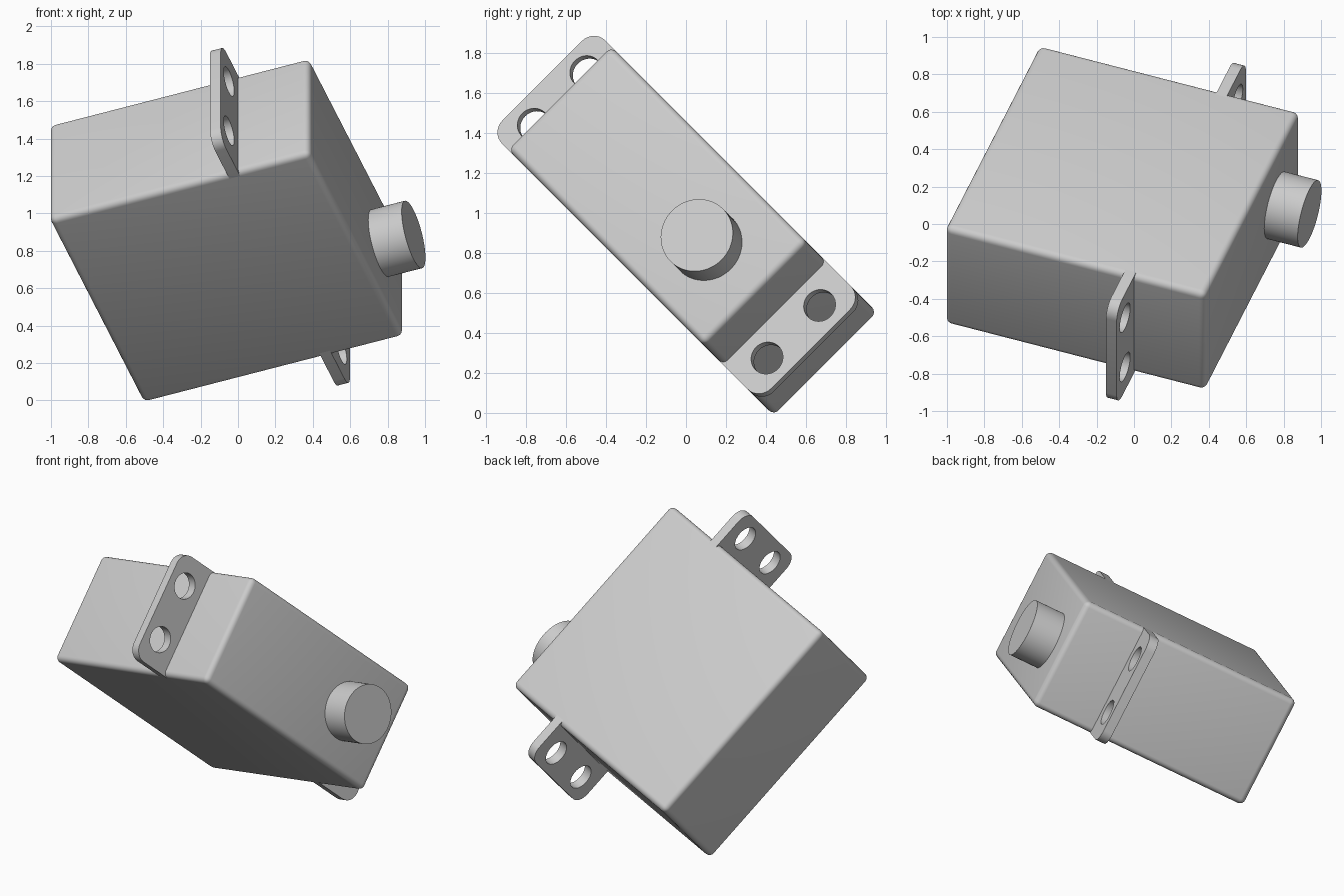
import bpy
import bmesh
import math
from mathutils import Matrix, Vector

if "Cube" in bpy.data.objects:
    bpy.data.objects.remove(bpy.data.objects["Cube"], do_unlink=True)

# Proportions in the actuator's own frame: x long side, y width, z shaft axis
HALF_LONG, HALF_WIDE, HALF_TALL = 0.74, 0.365, 0.74
TAB_END, TAB_LOW, TAB_HIGH = 1.01, 0.274, 0.335
ROUND = 0.035

# Tilted placement of the whole actuator
tilt = math.radians(20)
c, s, h = math.cos(tilt), math.sin(tilt), math.sqrt(0.5)
long_axis = Vector((s, c * h, -c * h))
wide_axis = Vector((0, h, h))
shaft_axis = Vector((c, -s * h, s * h))
place = Matrix((long_axis, wide_axis, shaft_axis)).transposed().to_4x4()
place.translation = (-0.062, 0.033, 0.908)

grey = bpy.data.materials.new("light_grey")
grey.use_nodes = True
grey.diffuse_color = (0.6, 0.6, 0.6, 1)
grey.node_tree.nodes["Principled BSDF"].inputs["Base Color"].default_value = (0.6, 0.6, 0.6, 1)


def make(name, bm):
    mesh = bpy.data.meshes.new(name)
    bmesh.ops.recalc_face_normals(bm, faces=bm.faces)
    bm.to_mesh(mesh)
    bm.free()
    obj = bpy.data.objects.new(name, mesh)
    bpy.context.collection.objects.link(obj)
    obj.matrix_world = place
    mesh.materials.append(grey)
    return obj


def box(low, high):
    bm = bmesh.new()
    low, high = Vector(low), Vector(high)
    size = Matrix.Diagonal((high - low).to_4d())
    size[3][3] = 1
    bmesh.ops.create_cube(bm, size=1, matrix=Matrix.Translation((low + high) / 2) @ size)
    return bm


def add_cylinder(bm, radius, x, y, low, high, sides):
    bmesh.ops.create_cone(bm, cap_ends=True, segments=sides, radius1=radius, radius2=radius,
                          depth=high - low, matrix=Matrix.Translation((x, y, (low + high) / 2)))


def smooth(obj, angle):
    bpy.ops.object.select_all(action="DESELECT")
    obj.select_set(True)
    bpy.context.view_layer.objects.active = obj
    bpy.ops.object.shade_smooth_by_angle(angle=math.radians(angle))


# Case with softly rounded edges
bm = box((-HALF_LONG, -HALF_WIDE, -HALF_TALL), (HALF_LONG, HALF_WIDE, HALF_TALL))
bmesh.ops.bevel(bm, geom=bm.edges[:], offset=ROUND, segments=5, profile=0.5, affect="EDGES")
smooth(make("case", bm), 40)

# Output shaft
bm = bmesh.new()
add_cylinder(bm, 0.186, HALF_LONG / 2, 0, HALF_TALL - 0.05, 0.93, 64)
smooth(make("output_shaft", bm), 40)

# Mounting tabs, each with two rounded corners and two screw holes
for name, side in (("upper_tab", -1), ("lower_tab", 1)):
    inner, outer = sorted((side * (HALF_LONG - 0.04), side * TAB_END))
    bm = box((inner, -HALF_WIDE, TAB_LOW), (outer, HALF_WIDE, TAB_HIGH))
    corners = [e for e in bm.edges if all(abs(v.co.x) > HALF_LONG for v in e.verts)
               and abs(e.verts[0].co.z - e.verts[1].co.z) > 0.01]
    bmesh.ops.bevel(bm, geom=corners, offset=0.085, segments=8, profile=0.5, affect="EDGES")
    tab = make(name, bm)

    bm = bmesh.new()
    for y in (-0.186, 0.186):
        add_cylinder(bm, 0.082, side * 0.88, y, TAB_LOW - 0.1, TAB_HIGH + 0.1, 48)
    cutter = make("hole_cutter", bm)
    cutter.hide_render = True

    cut = tab.modifiers.new("screw_holes", "BOOLEAN")
    cut.operation, cut.solver, cut.object = "DIFFERENCE", "EXACT", cutter
    bpy.context.view_layer.update()
    graph = bpy.context.evaluated_depsgraph_get()
    tab.data = bpy.data.meshes.new_from_object(tab.evaluated_get(graph))
    tab.modifiers.clear()
    bpy.data.objects.remove(cutter, do_unlink=True)
    smooth(tab, 40)
